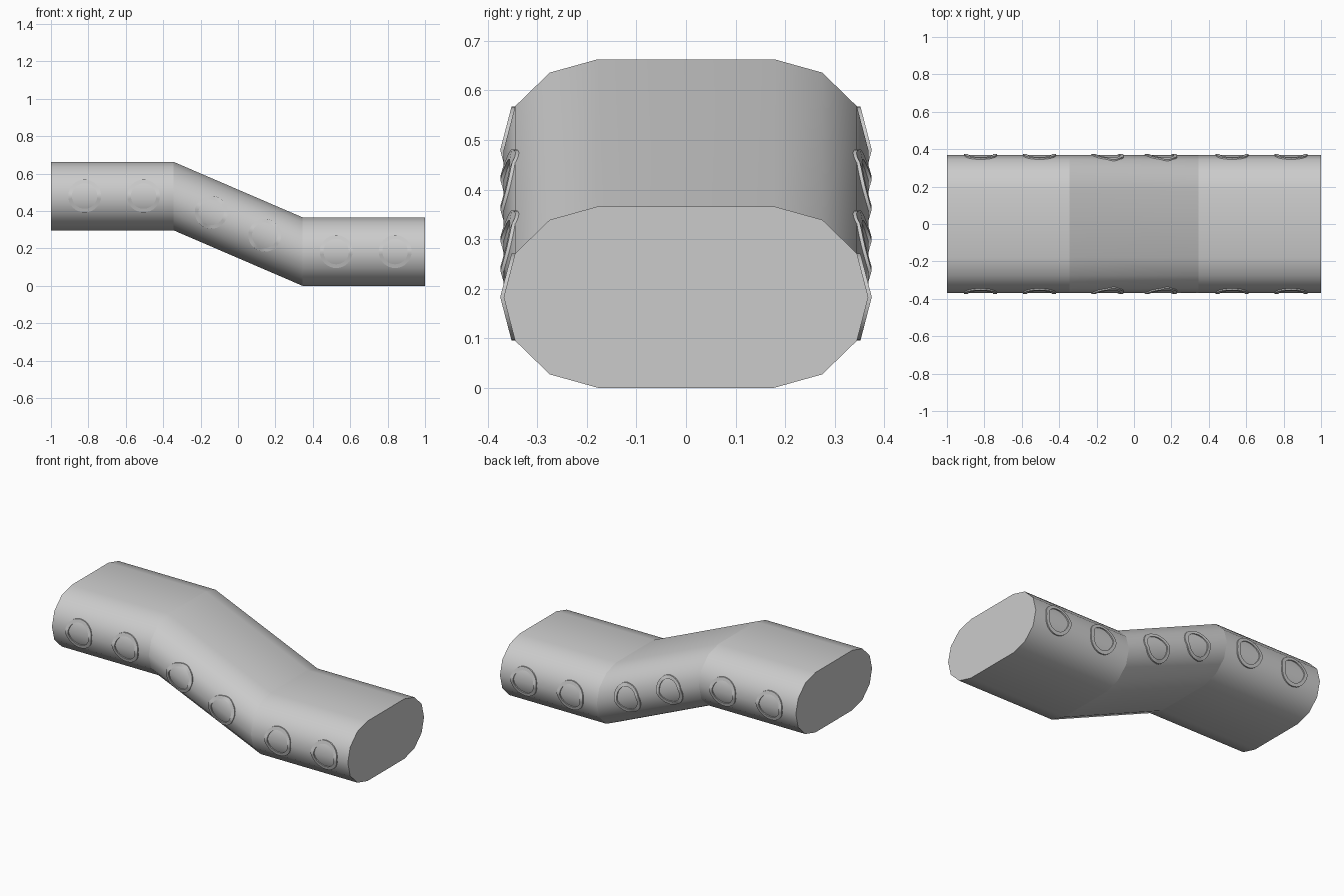
import bpy
import bmesh
from math import cos, sin, pi

if "Cube" in bpy.data.objects:
    bpy.data.objects.remove(bpy.data.objects["Cube"], do_unlink=True)

HALF_H = 0.183
BEND = 0.345
DROP = 0.297
# Quarter of the cross-section: (half width, height above the centreline)
QUARTER = [(0.368, 0.0), (0.345, 0.088), (0.275, 0.156), (0.178, HALF_H)]

grey = bpy.data.materials.new("plain grey")
grey.use_nodes = True
grey.diffuse_color = (0.6, 0.6, 0.6, 1)
grey.node_tree.nodes["Principled BSDF"].inputs["Base Color"].default_value = (0.6, 0.6, 0.6, 1)


def centre_z(x):
    """Height of the duct centreline: level, sloping, level."""
    t = min(max((BEND - x) / (2 * BEND), 0), 1)
    return HALF_H + DROP * t


def side_y(dz):
    """Half width of the duct at a height from its centreline."""
    dz = abs(dz)
    for (y0, z0), (y1, z1) in zip(QUARTER, QUARTER[1:]):
        if dz <= z1:
            return y0 + (y1 - y0) * (dz - z0) / (z1 - z0)
    return QUARTER[-1][0]


def finish(name, bm):
    bmesh.ops.recalc_face_normals(bm, faces=bm.faces)
    for f in bm.faces:
        f.smooth = True
    mesh = bpy.data.meshes.new(name)
    bm.to_mesh(mesh)
    bm.free()
    mesh.materials.append(grey)
    obj = bpy.data.objects.new(name, mesh)
    bpy.context.collection.objects.link(obj)
    return obj


def loft(bm, loops, closed):
    """Join successive loops of vertices with quads."""
    pairs = list(zip(loops, loops[1:]))
    if closed:
        pairs.append((loops[-1], loops[0]))
    for a, b in pairs:
        n = len(a)
        for i in range(n):
            bm.faces.new((a[i], a[(i + 1) % n], b[(i + 1) % n], b[i]))


# Duct body: one rounded section carried along the bent centreline
section = QUARTER + [(-y, z) for y, z in reversed(QUARTER)]
section += [(-y, -z) for y, z in QUARTER[1:]] + [(y, -z) for y, z in reversed(QUARTER[1:])]
bm = bmesh.new()
loops = [[bm.verts.new((x, y, centre_z(x) + z)) for y, z in section]
         for x in (-1, -BEND, BEND, 1)]
loft(bm, loops, False)
for end in (loops[0], loops[-1]):
    bm.faces.new(end)
# Keep the bends and the end rims crisp
for e in bm.edges:
    if abs(e.verts[0].co.x - e.verts[1].co.x) < 0.001:
        e.smooth = False
finish("duct_body", bm)

# Port rings: thin raised bands that follow the curved flanks
SEGMENTS = 32
RING = [(0.068, -0.006), (0.068, 0.007), (0.088, 0.007), (0.088, -0.006)]
for number, cx in enumerate((-0.82, -0.505, -0.143, 0.143, 0.525, 0.84), 1):
    for label, side in (("front", -1), ("back", 1)):
        bm = bmesh.new()
        loops = []
        for r, lift in RING:
            loop = []
            for i in range(SEGMENTS):
                a = 2 * pi * i / SEGMENTS
                x, z = cx + r * cos(a), centre_z(cx) + r * sin(a)
                y = side * (side_y(z - centre_z(x)) + lift)
                loop.append(bm.verts.new((x, y, z)))
            loops.append(loop)
        loft(bm, loops, True)
        for loop in loops:
            for i in range(SEGMENTS):
                bm.edges.get((loop[i], loop[i - 1])).smooth = False
        finish(f"{label}_port_ring_{number}", bm)
